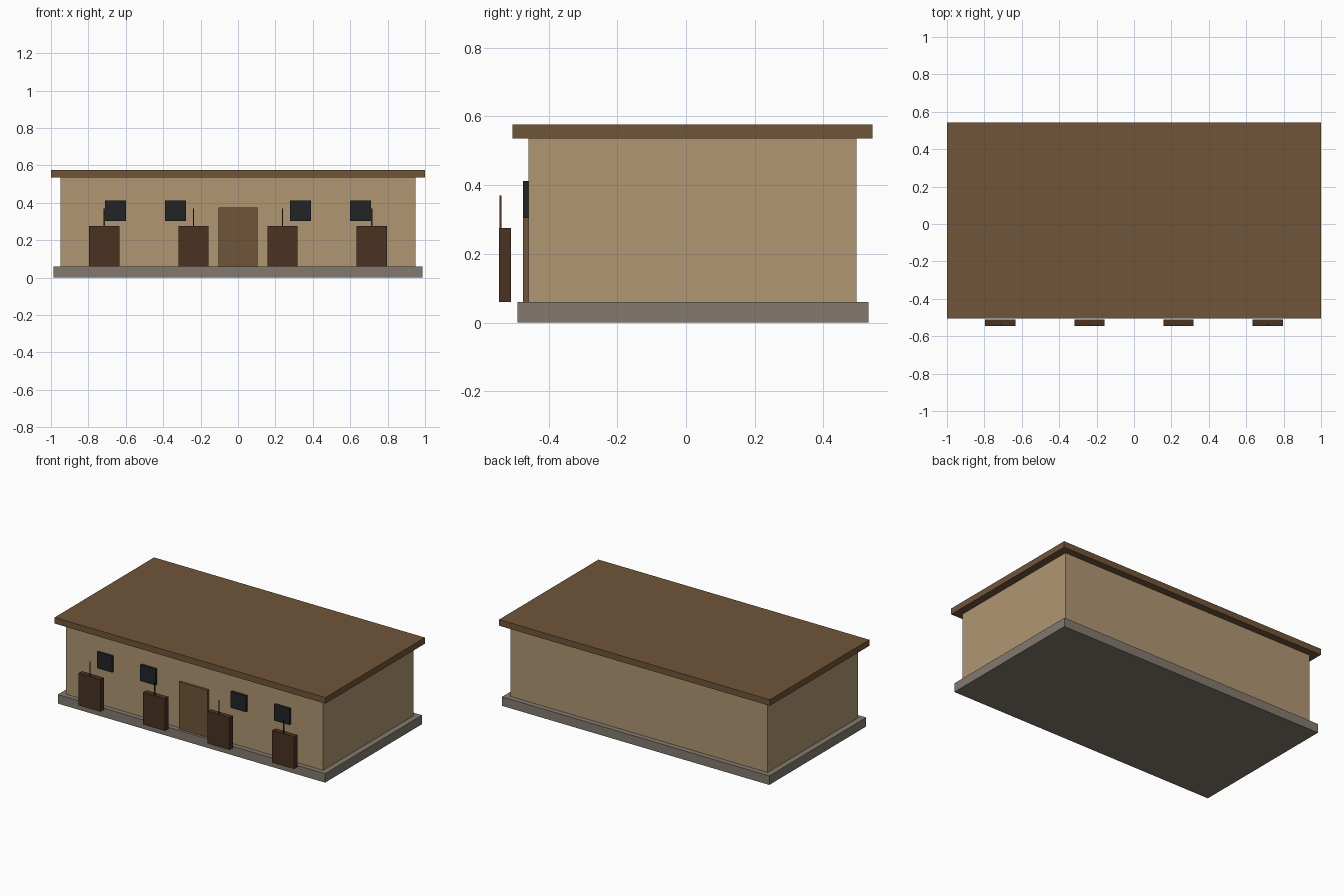
import bpy

if "Cube" in bpy.data.objects:
    bpy.data.objects.remove(bpy.data.objects["Cube"])


def srgb(r, g, b):
    def lin(c):
        c /= 255
        return c / 12.92 if c <= 0.04045 else ((c + 0.055) / 1.055) ** 2.4
    return (lin(r), lin(g), lin(b), 1.0)


def material(name, rgb):
    m = bpy.data.materials.new(name)
    m.diffuse_color = srgb(*rgb)
    m.use_nodes = True
    m.node_tree.nodes["Principled BSDF"].inputs["Base Color"].default_value = m.diffuse_color
    return m


SAND = material("sand wall", (176, 150, 114))
BROWN = material("brown wood", (112, 85, 57))
STONE = material("grey stone", (131, 122, 111))
DARK = material("dark wood", (74, 50, 34))
GLASS = material("dark glass", (34, 36, 38))


def box(name, x, y, z, mat):
    """Box from (min, max) ranges on each axis."""
    bpy.ops.mesh.primitive_cube_add(size=1, location=[sum(r) / 2 for r in (x, y, z)])
    ob = bpy.context.object
    ob.name = name
    ob.scale = [r[1] - r[0] for r in (x, y, z)]
    bpy.ops.object.transform_apply(location=False, rotation=False, scale=True)
    ob.data.materials.append(mat)
    return ob


# Main building
box("foundation", (-0.987, 0.987), (-0.491, 0.531), (0, 0.06), STONE)
box("walls", (-0.95, 0.95), (-0.458, 0.496), (0.06, 0.536), SAND)
box("roof_slab", (-1, 1), (-0.505, 0.543), (0.536, 0.577), BROWN)
box("door", (-0.105, 0.105), (-0.474, -0.458), (0.06, 0.374), BROWN)

# Four windows
for x in (-0.655, -0.334, 0.334, 0.655):
    box("window", (x - 0.056, x + 0.056), (-0.474, -0.458), (0.304, 0.412), GLASS)

# Four free-standing front panels, each with a thin post
for x in (-0.715, -0.238, 0.238, 0.715):
    box("front_panel", (x - 0.081, x + 0.081), (-0.545, -0.51), (0.06, 0.275), DARK)
    box("panel_post", (x - 0.003, x + 0.003), (-0.543, -0.537), (0.265, 0.37), DARK)
